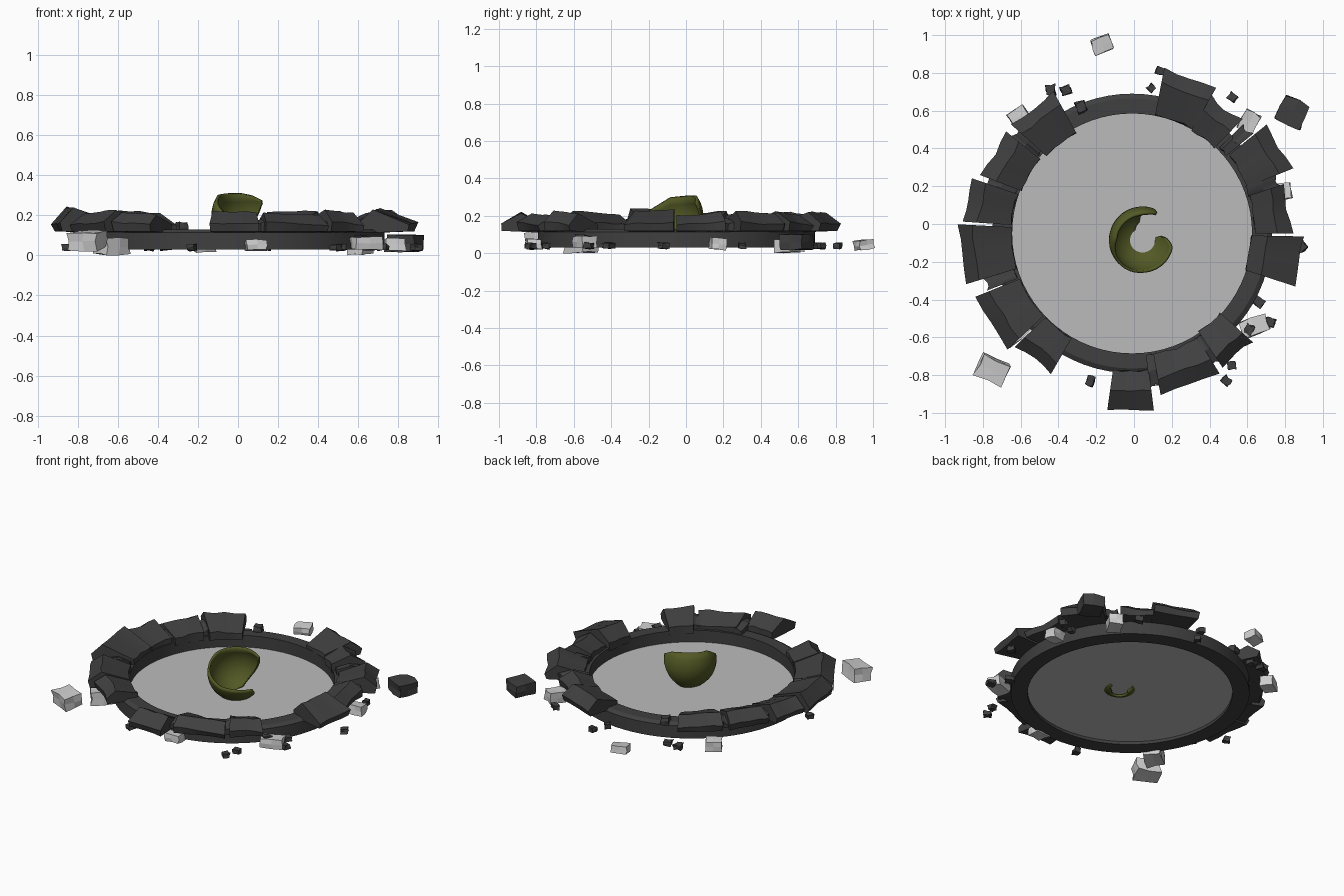
import bpy, bmesh, random
from math import sin, cos, radians, pi, sqrt
from mathutils import Vector, Matrix

random.seed(7)
old = bpy.data.objects.get("Cube")
if old:
    bpy.data.objects.remove(old, do_unlink=True)

CENTRE = Vector((-0.01, -0.05, 0))


def material(name, rgb):
    mat = bpy.data.materials.new(name)
    mat.use_nodes = True
    mat.diffuse_color = (*rgb, 1)
    bsdf = mat.node_tree.nodes["Principled BSDF"]
    bsdf.inputs["Base Color"].default_value = (*rgb, 1)
    bsdf.inputs["Roughness"].default_value = 0.9
    return mat


DARK = material("dark stone", (0.05, 0.05, 0.05))
LIGHT = material("pale stone", (0.62, 0.62, 0.62))
FLOOR = material("grey floor", (0.5, 0.5, 0.5))
OLIVE = material("olive shell", (0.085, 0.1, 0.018))


def finish(name, bm, mat, angle=None):
    bmesh.ops.recalc_face_normals(bm, faces=bm.faces)
    mesh = bpy.data.meshes.new(name)
    bm.to_mesh(mesh)
    bm.free()
    mesh.materials.append(mat)
    obj = bpy.data.objects.new(name, mesh)
    bpy.context.collection.objects.link(obj)
    if angle:
        bpy.ops.object.select_all(action="DESELECT")
        obj.select_set(True)
        bpy.context.view_layer.objects.active = obj
        bpy.ops.object.shade_smooth_by_angle(angle=radians(angle))
    return obj


def polar(angle, radius, z):
    return CENTRE + Vector((radius * cos(angle), radius * sin(angle), z))


def loft(bm, rows, closed):
    """Join equal rows of points; each row is a closed cross-section."""
    verts = [[bm.verts.new(p) for p in row] for row in rows]
    pairs = list(zip(verts, verts[1:]))
    if closed:
        pairs.append((verts[-1], verts[0]))
    for a, b in pairs:
        for k in range(len(a)):
            n = (k + 1) % len(a)
            bm.faces.new((a[k], a[n], b[n], b[k]))
    if not closed:
        bm.faces.new(verts[0])
        bm.faces.new(verts[-1])


# Round rim with a chamfered outer edge
bm = bmesh.new()
profile = [(0.635, 0.03), (0.74, 0.03), (0.74, 0.115), (0.715, 0.13), (0.635, 0.13)]
steps = 72
loft(bm, [[polar(2 * pi * i / steps, r, z) for r, z in profile] for i in range(steps)], True)
finish("rim", bm, DARK, 25)

# Flat floor inside the rim
bm = bmesh.new()
bmesh.ops.create_circle(bm, cap_ends=True, segments=steps, radius=0.64,
                        matrix=Matrix.Translation(CENTRE + Vector((0, 0, 0.05))))
floor = finish("floor", bm, FLOOR)


# Broken slabs lying on the rim
def slab(name, start, end, inner, outer, peak, height):
    bm = bmesh.new()
    section = [(0, 0.11), (0, 0.16), (peak, height), (1, 0.16), (0.95, 0.12)]
    rows = []
    columns = 5
    tilt = random.uniform(-0.012, 0.012)
    for i in range(columns):
        f = i / (columns - 1)
        angle = radians(start + (end - start) * f)
        bow = 0.02 * sin(pi * f)
        row = []
        for t, z in section:
            radius = inner + (outer - inner - bow) * t + random.uniform(-0.006, 0.006)
            wobble = random.uniform(-0.005, 0.005)
            row.append(polar(angle, radius, z + (tilt * (2 * f - 1) + wobble) * (z > 0.13)))
        rows.append(row)
    loft(bm, rows, False)
    finish(name, bm, DARK, 20)


# start angle, end angle, inner radius, outer radius, peak place, peak height
SLABS = [
    (60, 79, 0.64, 0.89, 0.7, 0.22), (46, 60, 0.63, 0.84, 0.6, 0.21),
    (22, 39, 0.66, 0.92, 0.7, 0.22), (0, 18, 0.65, 0.85, 0.6, 0.21),
    (-18, -1, 0.63, 0.91, 0.3, 0.23), (-56, -42, 0.63, 0.86, 0.7, 0.22),
    (-80, -58, 0.65, 0.87, 0.6, 0.21), (-98, -83, 0.73, 0.95, 0.5, 0.22),
    (-136, -120, 0.64, 0.86, 0.7, 0.21), (-158, -137, 0.64, 0.9, 0.7, 0.22),
    (-183, -163, 0.64, 0.92, 0.75, 0.24), (161, 176, 0.64, 0.9, 0.7, 0.22),
    (141, 159, 0.63, 0.86, 0.6, 0.21), (119, 138, 0.61, 0.86, 0.7, 0.22),
]
for n, values in enumerate(SLABS):
    slab(f"slab_{n + 1}", *values)

# Narrow wedges filling the cracks between slabs
for n, a in enumerate((42, 20, -57, -81, 139, 160, -161)):
    slab(f"wedge_{n + 1}", a - 2.5, a + 2.5, 0.65, 0.83, 0.5, 0.18)


# Loose blocks and pebbles on the ground
def rock(name, place, size, turn, mat, jitter):
    bm = bmesh.new()
    bmesh.ops.create_cube(bm, size=1)
    bmesh.ops.subdivide_edges(bm, edges=bm.edges, cuts=1, use_grid_fill=True)
    spin = Matrix.Rotation(radians(turn), 3, "Z") @ Matrix.Rotation(random.uniform(-0.15, 0.15), 3, "X")
    for v in bm.verts:
        noise = Vector([random.uniform(-jitter, jitter) for _ in range(3)])
        scaled = Vector([c * s for c, s in zip(v.co + noise, size)])
        v.co = spin @ scaled + Vector(place)
    lowest = min(v.co.z for v in bm.verts)
    for v in bm.verts:
        v.co.z -= min(lowest, 0)
    finish(name, bm, mat)


# x, y, z, width, depth, height, turn
BLOCKS = [
    (-0.75, -0.77, 0.075, 0.15, 0.12, 0.09, -25), (-0.17, 0.95, 0.045, 0.1, 0.08, 0.05, 20),
    (0.64, -0.54, 0.06, 0.14, 0.09, 0.06, 20), (-0.61, 0.57, 0.045, 0.1, 0.08, 0.07, 35),
    (0.61, 0.54, 0.04, 0.09, 0.11, 0.07, -30), (0.78, 0.17, 0.05, 0.1, 0.08, 0.06, 10),
    (-0.63, -0.56, 0.04, 0.15, 0.11, 0.08, 40), (0.09, -0.81, 0.05, 0.1, 0.09, 0.05, 5),
]
for n, (x, y, z, w, d, h, turn) in enumerate(BLOCKS):
    rock(f"pale_block_{n + 1}", (x, y, z), (w, d, h), turn, LIGHT, 0.06)
rock("dark_block", (0.84, 0.59, 0.06), (0.14, 0.14, 0.08), -25, DARK, 0.06)

PEBBLES = [
    (-0.44, 0.71), (-0.36, 0.71), (0.09, 0.72), (0.14, 0.81), (0.52, 0.67), (0.66, -0.41),
    (0.72, -0.52), (0.61, -0.56), (0.52, -0.75), (0.49, -0.83), (-0.23, -0.83), (0.89, -0.12),
    (-0.85, -0.12), (0.76, 0.3),
]
for n, (x, y) in enumerate(PEBBLES):
    size = [random.uniform(0.035, 0.055) for _ in range(2)] + [0.03]
    height = 0.085 if n == 7 else 0.04
    rock(f"pebble_{n + 1}", (x, y, height), size, random.uniform(0, 90), DARK, 0.12)
rock("rim_pebble", (-0.28, 0.62, 0.14), (0.05, 0.06, 0.05), 20, DARK, 0.1)

# Cracked round shell: angle, lower edge height, upper edge height
EDGE = [
    (62, 0.26, 0.275), (80, 0.15, 0.3), (100, 0.055, 0.31), (135, 0.03, 0.31), (180, 0.03, 0.3),
    (225, 0.03, 0.22), (270, 0.03, 0.16), (330, 0.03, 0.14), (345, 0.035, 0.135), (372, 0.04, 0.055),
]
SHELL, RADIUS = Vector((0.045, -0.085, 0.2)), 0.178


def edge_at(angle):
    for a, b in zip(EDGE, EDGE[1:]):
        if angle <= b[0]:
            f = (angle - a[0]) / (b[0] - a[0])
            return [p + (q - p) * f for p, q in zip(a, b)][1:]
    return EDGE[-1][1:]


bm = bmesh.new()
columns, rings = 48, 10
grid = []
for i in range(columns + 1):
    angle = EDGE[0][0] + (EDGE[-1][0] - EDGE[0][0]) * i / columns
    low, high = edge_at(angle)
    line = []
    for j in range(rings + 1):
        z = low + (high - low) * (j / rings) ** 1.5
        flat = sqrt(RADIUS ** 2 - (z - SHELL.z) ** 2)
        a = radians(angle)
        line.append(bm.verts.new((SHELL.x + flat * cos(a), SHELL.y + flat * sin(a), z)))
    grid.append(line)
for p, q in zip(grid, grid[1:]):
    for j in range(rings):
        bm.faces.new((p[j], q[j], q[j + 1], p[j + 1]))
shell = finish("broken_shell", bm, OLIVE, 40)
# Make sure the skin faces outward before giving it thickness
face = shell.data.polygons[len(shell.data.polygons) // 2]
if face.normal.dot(face.center - SHELL) < 0:
    shell.data.flip_normals()
thick = shell.modifiers.new("thickness", "SOLIDIFY")
thick.thickness = 0.014
thick.offset = -1
